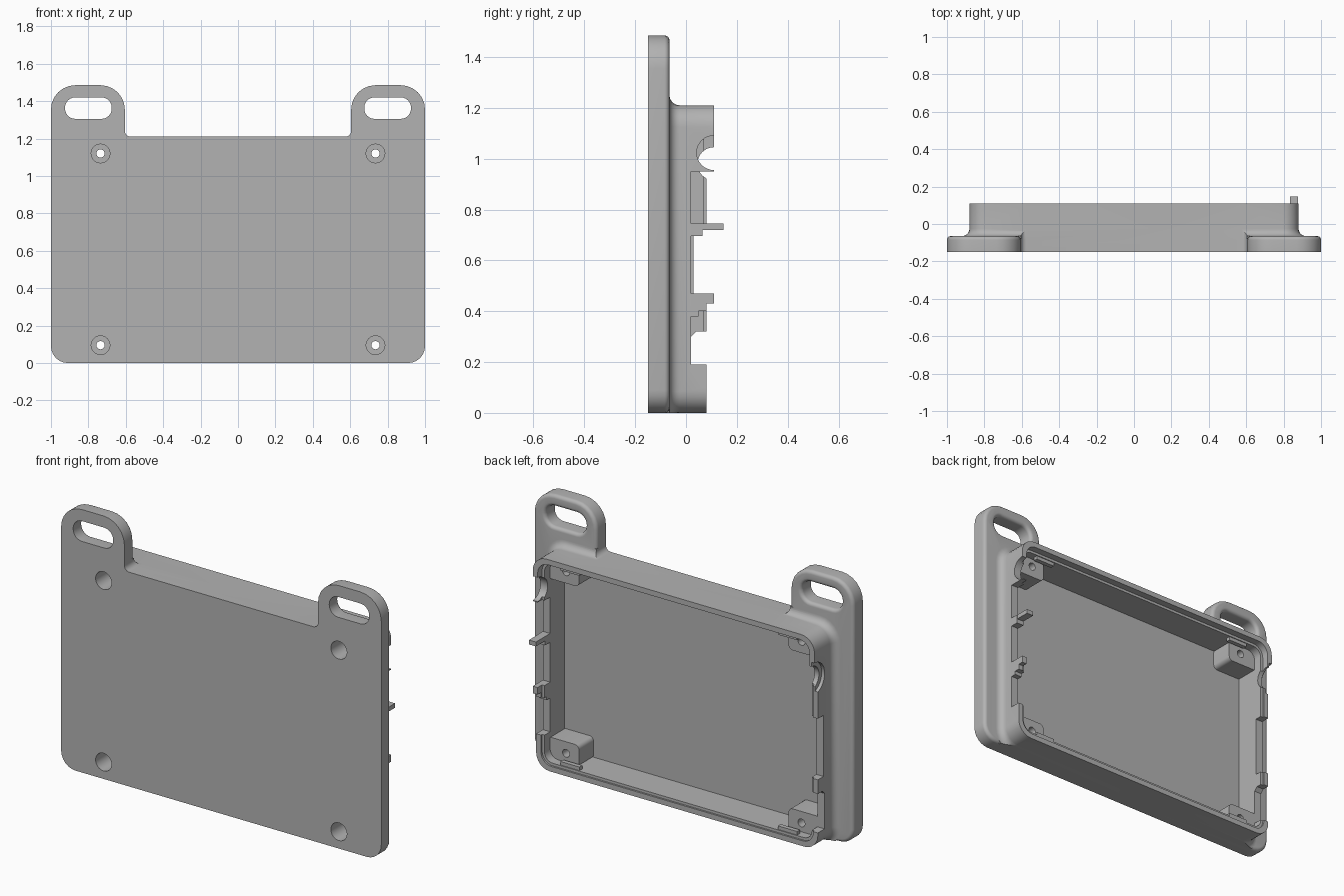
import bpy, bmesh, math
from mathutils import Vector

if "Cube" in bpy.data.objects:
    bpy.data.objects.remove(bpy.data.objects["Cube"])

grey = bpy.data.materials.new("case_grey")
grey.use_nodes = True
grey.diffuse_color = (0.45, 0.45, 0.45, 1)
grey.node_tree.nodes["Principled BSDF"].inputs["Base Color"].default_value = grey.diffuse_color


def rounded(corners, steps=6):
    """Outline through (u, v, radius) corners, counter-clockwise."""
    pts = []
    for i, (u, v, r) in enumerate(corners):
        p = Vector((u, v))
        if r == 0:
            pts.append(p)
            continue
        a = (Vector(corners[i - 1][:2]) - p).normalized()
        b = (Vector(corners[(i + 1) % len(corners)][:2]) - p).normalized()
        for k in range(steps + 1):
            t = math.pi / 2 * k / steps
            pts.append(p + r * (a + b - b * math.cos(t) - a * math.sin(t)))
    return pts


def rect(u0, u1, v0, v1, r=0):
    return rounded([(u0, v0, r), (u1, v0, r), (u1, v1, r), (u0, v1, r)])


def circle(u, v, r, n=32):
    return [Vector((u + r * math.cos(2 * math.pi * k / n),
                    v + r * math.sin(2 * math.pi * k / n))) for k in range(n)]


def grow(pts, d):
    """Move an outline outwards by d."""
    out = []
    for i, p in enumerate(pts):
        e1 = (p - pts[i - 1]).normalized()
        e2 = (pts[(i + 1) % len(pts)] - p).normalized()
        n1, n2 = Vector((e1.y, -e1.x)), Vector((e2.y, -e2.x))
        out.append(p + (n1 + n2) * d / (1 + n1.dot(n2)))
    return out


def loft(name, outline, rings, axis="y"):
    """Solid through rings of (position along axis, outline growth)."""
    bm = bmesh.new()
    loops = []
    for w, d in rings:
        pts = grow(outline, d) if d else outline
        loops.append([bm.verts.new((p.x, w, p.y) if axis == "y" else (w, p.x, p.y))
                      for p in pts])
    n = len(outline)
    for lo, hi in zip(loops, loops[1:]):
        for i in range(n):
            bm.faces.new((lo[i], lo[(i + 1) % n], hi[(i + 1) % n], hi[i]))
    bm.faces.new(loops[0])
    bm.faces.new(loops[-1])
    bmesh.ops.recalc_face_normals(bm, faces=bm.faces)
    mesh = bpy.data.meshes.new(name)
    bm.to_mesh(mesh)
    bm.free()
    obj = bpy.data.objects.new(name, mesh)
    bpy.context.collection.objects.link(obj)
    mesh.materials.append(grey)
    return obj


def combine(target, tool, operation):
    mod = target.modifiers.new("bool", "BOOLEAN")
    mod.operation, mod.solver, mod.object = operation, "EXACT", tool
    bpy.context.view_layer.objects.active = target
    bpy.ops.object.modifier_apply(modifier=mod.name)
    bpy.data.objects.remove(tool)


ARC = [math.pi / 2 * k / 6 for k in range(7)]

# Back plate with two hanging ears, rounded along its rear edge
half = [(1, 0, .09), (1, 1.485, .13), (.605, 1.485, .13), (.605, 1.21, .03)]
plate_line = rounded([(-x, z, r) for x, z, r in reversed(half)] + half)
edge = [(-.085 + .02 * math.sin(t), -.02 * (1 - math.cos(t))) for t in ARC]
body = loft("case_body", plate_line, [(-.15, 0)] + edge)

# Tub wall with a fillet into the plate, trimmed to the plate silhouette
skirt = [(-.025 - .04 * math.cos(t), .04 * (1 - math.sin(t))) for t in ARC]
tub = loft("tub", rect(-.88, .88, 0, 1.21, .085), [(-.13, .04)] + skirt + [(.11, 0)])
combine(tub, loft("trim", plate_line, [(-.2, 0), (.3, 0)]), "INTERSECT")
combine(body, tub, "UNION")

# Cavity with a stepped rim
combine(body, loft("cavity", rect(-.835, .835, .045, 1.165, .05),
                   [(-.11, 0), (.07, 0), (.07, .015), (.3, .015)]), "DIFFERENCE")

# Lower rim is shorter than the upper one
combine(body, loft("low_rim", rect(-1, 1, -.1, .1), [(.08, 0), (.3, 0)]), "DIFFERENCE")

# Port cut-outs along each side wall, as (height, depth) steps
left_steps = [(-.1, .08), (.19, .08), (.19, .02), (.38, .02), (.38, .05), (.4, .05),
              (.4, .08), (.43, .08), (.43, .13), (.47, .13), (.47, .02), (.695, .02),
              (.695, .065), (.745, .065), (.745, .02), (.95, .02), (.95, .13)]
right_steps = [(-.1, .08), (.1, .08), (.1, .02), (.3, .02), (.32, .04), (.32, .08),
               (.4, .08), (.4, .03), (.745, .03), (.745, .08), (.94, .08), (.95, .13)]
for side, steps in ((1, left_steps), (-1, right_steps)):
    line = [Vector((y, z)) for z, y in steps] + [Vector((.3, steps[-1][0])), Vector((.3, -.1))]
    combine(body, loft("ports", line, [(side * .8, 0), (side * .95, 0)], "x"), "DIFFERENCE")

# Round cable notches, the right one with an outer recess
for side, z, r, x0 in ((1, 1.023, .068, .8), (-1, .98, .065, .8), (-1, .98, .09, .862)):
    combine(body, loft("notch", circle(.11, z, r), [(side * x0, 0), (side * .95, 0)], "x"),
            "DIFFERENCE")

# Corner screw bosses, rim clips, screw holes and ear slots
for side in (-1, 1):
    for z, outer in ((.095, -1), (1.12, 1)):
        x0, x1 = sorted((side * .655, side * .85))
        z0, z1 = sorted((z + outer * .06, z - outer * .065))
        combine(body, loft("boss", rect(x0, x1, z0, z1, .025), [(-.12, 0), (.02, 0)]), "UNION")
        c0, c1 = sorted((side * .62, side * .74))
        e = .035 if outer < 0 else 1.145
        combine(body, loft("clip", rect(c0, c1, e, e + .03), [(.04, 0), (.065, 0)]), "UNION")
        for r, y0, y1 in ((.05, -.2, -.03), (.022, -.1, .1)):
            combine(body, loft("hole", circle(side * .735, z, r), [(y0, 0), (y1, 0)]),
                    "DIFFERENCE")
    s0, s1 = sorted((side * .675, side * .925))
    flare = [(y, -d) for y, d in edge]
    combine(body, loft("slot", rect(s0, s1, 1.305, 1.42, .055),
                       [(-.2, 0)] + flare + [(0, .02)]), "DIFFERENCE")

# Small locating pin on the left wall
pin = loft("locating_pin", rect(.835, .878, .72, .745), [(.03, 0), (.147, 0)])

bpy.ops.object.select_all(action="DESELECT")
body.select_set(True)
bpy.context.view_layer.objects.active = body
bpy.ops.object.shade_smooth_by_angle(angle=math.radians(30))
